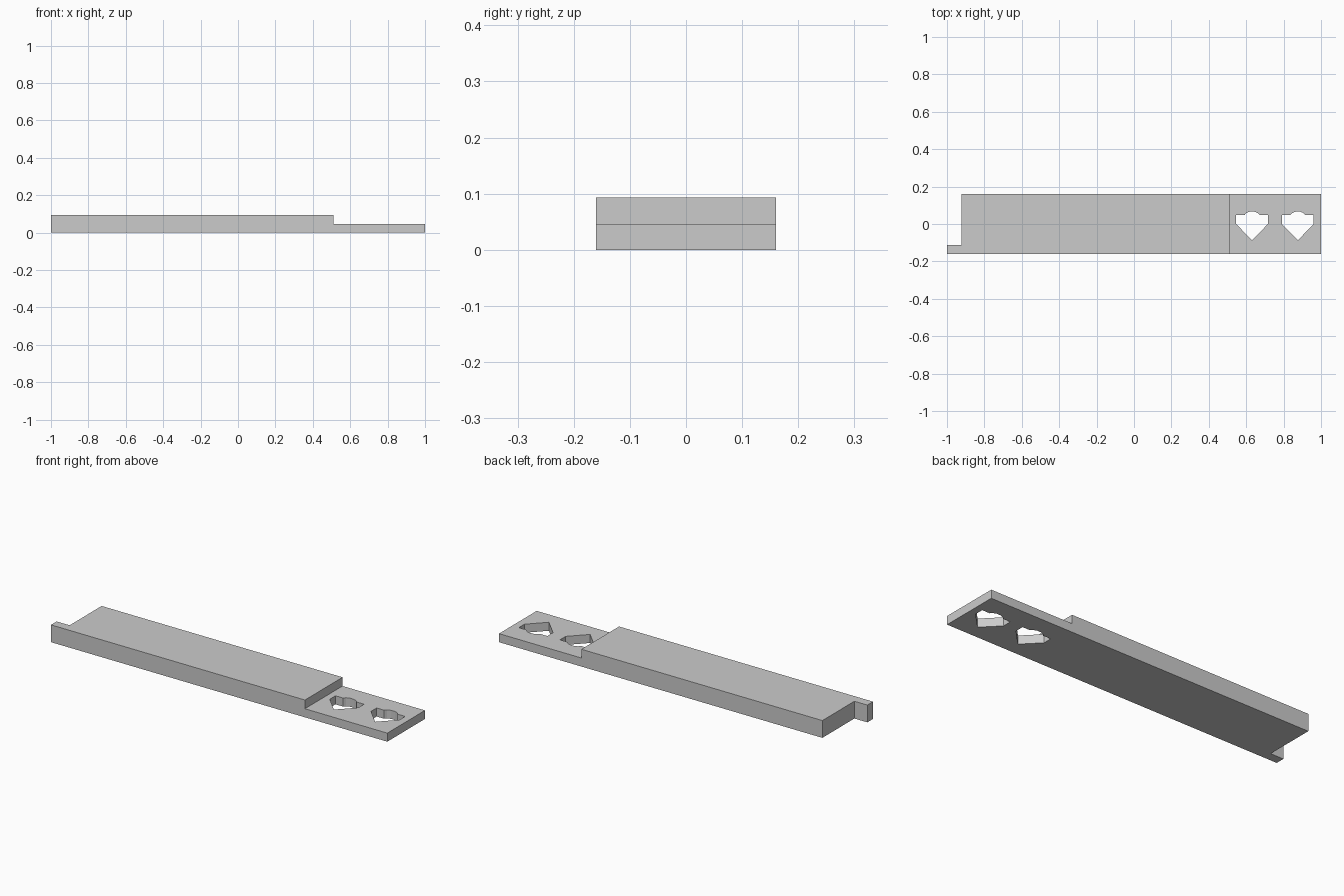
import bpy
import bmesh
from mathutils import Vector

cube = bpy.data.objects.get("Cube")
if cube:
    bpy.data.objects.remove(cube, do_unlink=True)

HALF_W, HEIGHT, STEP_Z, STEP_X = 0.16, 0.093, 0.046, 0.51

grey = bpy.data.materials.new("plain grey")
grey.use_nodes = True
grey.diffuse_color = (0.6, 0.6, 0.6, 1)
grey.node_tree.nodes["Principled BSDF"].inputs["Base Color"].default_value = (0.6, 0.6, 0.6, 1)


def prism(name, outline, direction):
    """Extrude a closed outline of 3D points along a direction."""
    bm = bmesh.new()
    face = bm.faces.new([bm.verts.new(p) for p in outline])
    top = bmesh.ops.extrude_face_region(bm, geom=[face])["geom"]
    moved = [v for v in top if isinstance(v, bmesh.types.BMVert)]
    bmesh.ops.translate(bm, verts=moved, vec=Vector(direction))
    bmesh.ops.recalc_face_normals(bm, faces=bm.faces[:])
    mesh = bpy.data.meshes.new(name)
    bm.to_mesh(mesh)
    bm.free()
    mesh.materials.append(grey)
    obj = bpy.data.objects.new(name, mesh)
    bpy.context.collection.objects.link(obj)
    return obj


def cut(target, name, plan):
    """Cut a vertical opening with the given plan outline."""
    cutter = prism(name, [(x, y, -0.1) for x, y in plan], (0, 0, 0.4))
    cutter.hide_render = True
    mod = target.modifiers.new(name, "BOOLEAN")
    mod.operation, mod.solver, mod.object = "DIFFERENCE", "EXACT", cutter
    bpy.context.view_layer.objects.active = target
    bpy.ops.object.modifier_apply(modifier=mod.name)
    bpy.data.objects.remove(cutter, do_unlink=True)


# Bar with a thin stepped end
profile = [(-1, 0), (1, 0), (1, STEP_Z), (STEP_X, STEP_Z), (STEP_X, HEIGHT), (-1, HEIGHT)]
bar = prism("stepped_bar", [(x, -HALF_W, z) for x, z in profile], (0, 2 * HALF_W, 0))

# Corner notch that leaves a small tab at the front
cut(bar, "notch", [(-1.1, -0.112), (-0.923, -0.112), (-0.923, 0.3), (-1.1, 0.3)])

# Pointed holes with a low rounded crown, through the thin end
half = [(0.085, 0.0), (0.085, 0.048), (0.04, 0.048), (0.03, 0.059), (0.012, 0.066)]
shape = [(0, -0.087)] + half + [(-x, y) for x, y in reversed(half)]
for i, cx in enumerate((0.631, 0.876)):
    cut(bar, f"hole_{i + 1}", [(cx + x, y) for x, y in shape])
